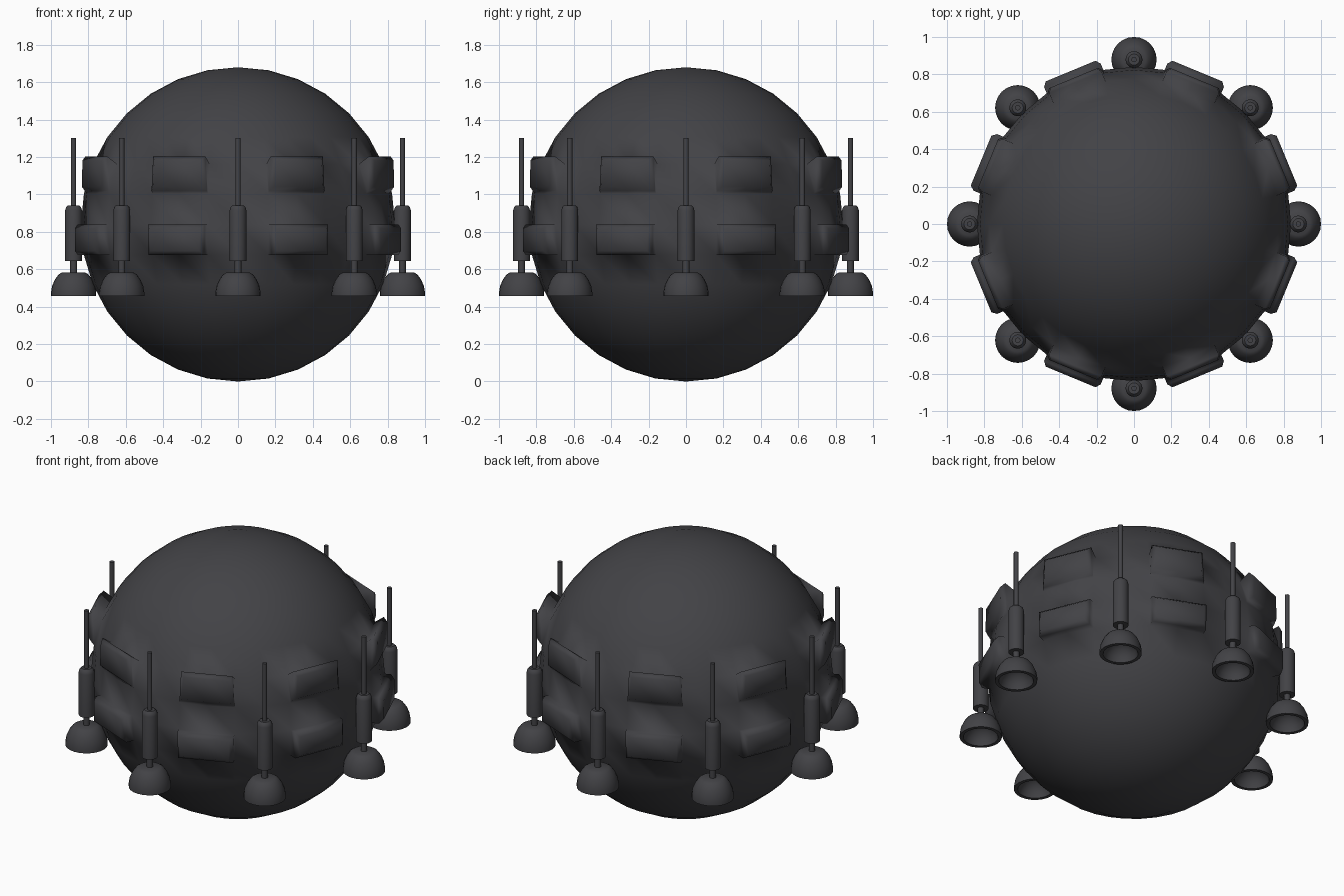
import bpy, bmesh
from math import sin, cos, pi, atan2
from mathutils import Vector, Matrix

cube = bpy.data.objects.get("Cube")
if cube:
    bpy.data.objects.remove(cube, do_unlink=True)

charcoal = bpy.data.materials.new("charcoal_metal")
charcoal.use_nodes = True
COLOR = (0.055, 0.055, 0.061, 1)
charcoal.diffuse_color = COLOR
charcoal.node_tree.nodes["Principled BSDF"].inputs["Base Color"].default_value = COLOR

R = 0.84
STEP = pi / 16


def add_object(name, bm):
    mesh = bpy.data.meshes.new(name)
    bm.to_mesh(mesh)
    bm.free()
    mesh.materials.append(charcoal)
    obj = bpy.data.objects.new(name, mesh)
    bpy.context.collection.objects.link(obj)
    return obj


# Hull sphere with two rows of raised panels grown out of its faces
bm = bmesh.new()
bmesh.ops.create_uvsphere(bm, u_segments=32, v_segments=16, radius=R,
                          matrix=Matrix.Translation((0, 0, R)))


def raise_panel(angle, lat_low, depth, lift_low, lift_high):
    out = Vector((cos(angle), sin(angle), 0))
    side = Vector((-sin(angle), cos(angle), 0))
    z_mid = R + R * sin(lat_low + STEP / 2)
    faces = []
    for f in bm.faces:
        c = f.calc_center_median()
        if (abs(c.z - z_mid) < 0.03 and c.dot(out) > 0
                and abs(atan2(c.dot(side), c.dot(out))) < STEP):
            faces.append(f)
    # wall, then a slightly smaller flat front that rounds the rim
    for distance, shrink, inset in ((depth - 0.025, 1, 0), (depth, 0.88, 0.022)):
        new = bmesh.ops.extrude_face_region(bm, geom=faces)["geom"]
        bmesh.ops.delete(bm, geom=faces, context='FACES')
        faces = [g for g in new if isinstance(g, bmesh.types.BMFace)]
        for v in {v for f in faces for v in f.verts}:
            high = v.co.z > z_mid
            z = v.co.z - inset if high else v.co.z + inset
            if not inset:
                z += lift_high if high else lift_low
            v.co = out * distance + side * (v.co.dot(side) * shrink) + Vector((0, 0, z))


for i in range(8):
    a = (i + 0.5) * pi / 4
    raise_panel(a, STEP, 0.845, 0.015, 0.042)
    raise_panel(a, -STEP, 0.885, 0, 0)
bmesh.ops.recalc_face_normals(bm, faces=bm.faces)
for f in bm.faces:
    f.smooth = True
add_object("hull", bm)


# Thruster parts are lathed from (radius, height) profiles
def lathe(name, profile, center, sides=24):
    bm = bmesh.new()
    verts = [bm.verts.new((r, 0, z)) for r, z in profile]
    edges = [bm.edges.new(pair) for pair in zip(verts, verts[1:])]
    bmesh.ops.spin(bm, geom=verts + edges, axis=(0, 0, 1), cent=(0, 0, 0),
                   angle=2 * pi, steps=sides, use_duplicate=False)
    bmesh.ops.remove_doubles(bm, verts=bm.verts, dist=0.0005)
    bmesh.ops.recalc_face_normals(bm, faces=bm.faces)
    obj = add_object(name, bm)
    obj.location = center
    bpy.ops.object.select_all(action='DESELECT')
    obj.select_set(True)
    bpy.context.view_layer.objects.active = obj
    bpy.ops.object.shade_smooth_by_angle(angle=0.6)


PARTS = {
    "antenna_rod": [(0, 0.9), (0.014, 0.9), (0.014, 1.303), (0, 1.303)],
    "thruster_body": [(0, 0.645), (0.045, 0.645), (0.045, 0.915), (0.04, 0.932),
                      (0.03, 0.942), (0, 0.942)],
    "thruster_neck": [(0, 0.54), (0.018, 0.54), (0.018, 0.66), (0, 0.66)],
    "thruster_bell": [(0, 0.583), (0.062, 0.583), (0.08, 0.572), (0.1, 0.545),
                      (0.115, 0.51), (0.121, 0.475), (0.121, 0.456), (0.1, 0.456),
                      (0.09, 0.49), (0.065, 0.525), (0.03, 0.545), (0, 0.55)],
}
for i in range(8):
    a = i * pi / 4
    for name, profile in PARTS.items():
        lathe(f"{name}_{i + 1}", profile, (0.879 * cos(a), 0.879 * sin(a), 0))
